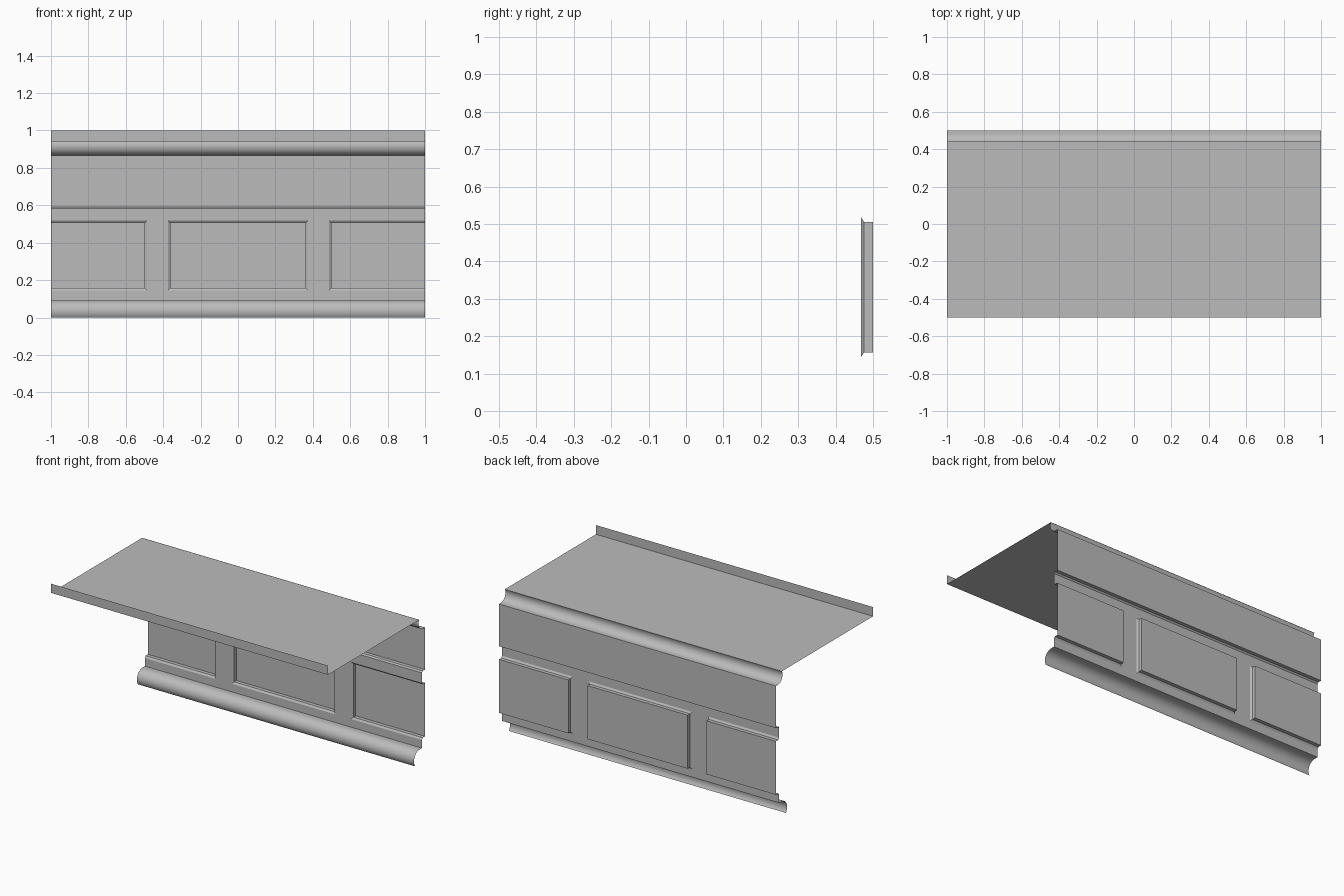
import bpy, bmesh
from math import sin, cos, radians

if "Cube" in bpy.data.objects:
    bpy.data.objects.remove(bpy.data.objects["Cube"], do_unlink=True)

GREY = (0.5, 0.5, 0.5, 1)
mat = bpy.data.materials.new("plain grey")
mat.use_nodes = True
mat.diffuse_color = GREY
mat.node_tree.nodes["Principled BSDF"].inputs["Base Color"].default_value = GREY

FACE, BEVEL, WALL = 0.468, 0.476, 0.5      # depths: frame face, bevel, wall
BASE_TOP, FRAME_TOP, CROWN_LOW, CEILING = 0.092, 0.592, 0.867, 0.94


def finish(name, bm):
    bmesh.ops.remove_doubles(bm, verts=bm.verts, dist=0.0001)
    mesh = bpy.data.meshes.new(name)
    bm.to_mesh(mesh)
    bm.free()
    mesh.materials.append(mat)
    obj = bpy.data.objects.new(name, mesh)
    bpy.context.collection.objects.link(obj)
    bpy.ops.object.select_all(action='DESELECT')
    obj.select_set(True)
    bpy.context.view_layer.objects.active = obj
    bpy.ops.object.shade_smooth_by_angle(angle=radians(30))
    return obj


def strip(name, profile, x0=-1, x1=1):
    """Sweep an open (y, z) profile along x."""
    bm = bmesh.new()
    rows = [[bm.verts.new((x, y, z)) for x in (x0, x1)] for y, z in profile]
    for (a, b), (c, d) in zip(rows, rows[1:]):
        bm.faces.new((a, c, d, b))
    return finish(name, bm)


def arc(cy, cz, r, start, end, n=14):
    angles = [radians(start + (end - start) * i / n) for i in range(n + 1)]
    return [(cy + r * cos(a), cz + r * sin(a)) for a in angles]


def recess(name, x0, x1, z0, z1, open_left=False, open_right=False):
    """Sunken panel: bevelled lip, straight reveal and flat back."""
    lip = 0.012
    bm = bmesh.new()
    rings = []
    for y, inset in ((FACE, 0), (BEVEL, lip), (WALL, lip)):
        l = x0 if open_left else x0 + inset
        r = x1 if open_right else x1 - inset
        b, t = z0 + inset, z1 - inset
        rings.append([bm.verts.new((x, y, z))
                      for x, z in ((l, b), (r, b), (r, t), (l, t))])
    for outer, inner in zip(rings, rings[1:]):
        for i in range(4):
            if (i == 1 and open_right) or (i == 3 and open_left):
                continue
            j = (i + 1) % 4
            bm.faces.new((outer[i], outer[j], inner[j], inner[i]))
    bm.faces.new(rings[-1])
    finish(name, bm)


# Ceiling sheet with its upturned front lip
strip("ceiling", [(-0.5, 1), (-0.5, CEILING), (0.44, CEILING)])

# Rounded crown moulding and plain upper wall
strip("crown_moulding", [(0.44, CEILING)] + arc(0.483, 0.917, 0.05, 152, 270)
      + [(WALL, CROWN_LOW)])
strip("upper_wall", [(WALL, CROWN_LOW), (WALL, FRAME_TOP)])

# Panelled frame: rails, stiles and sunken panels
LOW, HIGH = 0.145, 0.518
MID, SIDE = 0.374, 0.487
strip("top_rail", [(WALL, FRAME_TOP), (BEVEL, FRAME_TOP),
                   (FACE, FRAME_TOP - 0.009), (FACE, HIGH)])
strip("bottom_rail", [(FACE, LOW), (FACE, BASE_TOP)])
strip("left_stile", [(FACE, HIGH), (FACE, LOW)], MID, SIDE)
strip("right_stile", [(FACE, HIGH), (FACE, LOW)], -SIDE, -MID)
recess("middle_panel", -MID, MID, LOW, HIGH)
recess("left_panel", SIDE, 1, LOW, HIGH, open_right=True)
recess("right_panel", -1, -SIDE, LOW, HIGH, open_left=True)

# Rounded skirting that curls under at the floor
strip("skirting", [(FACE, BASE_TOP)] + arc(0.443, 0.035, 0.057, 90, 218)
      )
